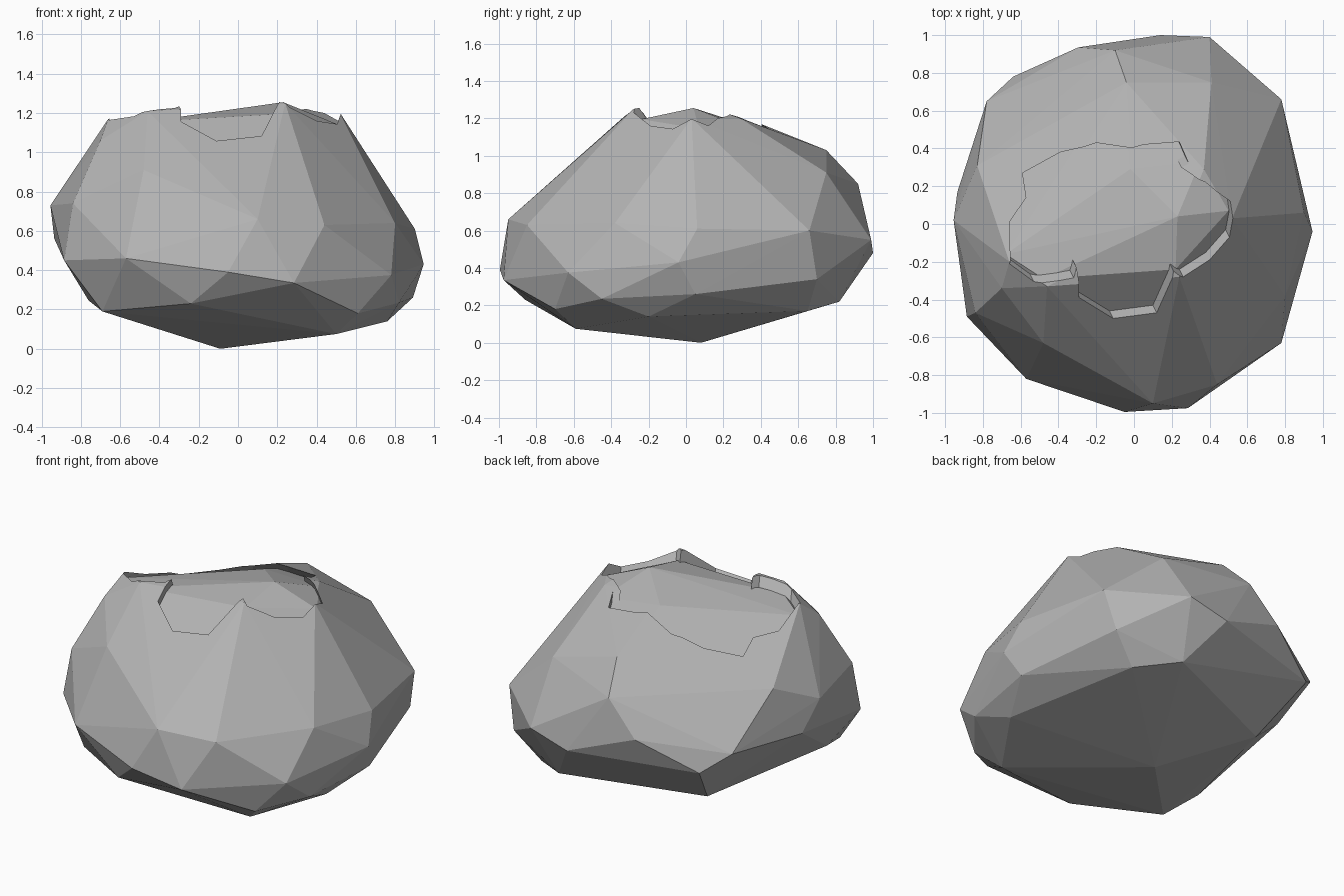
import bpy, bmesh
from mathutils import Vector
from mathutils.bvhtree import BVHTree

if "Cube" in bpy.data.objects:
    bpy.data.objects.remove(bpy.data.objects["Cube"])

# Corner points of the boulder, from the base upwards; the convex hull gives the facets
CORNERS = [
    (-.09, .08, 0), (.5, -.59, .075), (.76, -.2, .14), (.56, .65, .17), (.32, .82, .22),
    (-.5, .5, .17), (-.69, -.56, .19), (-.76, -.33, .245), (-.24, -.86, .23), (.61, -.7, .18),
    (.82, -.45, .235), (.89, .05, .26), (.72, .7, .34), (.285, -.975, .335), (-.05, -.995, .39),
    (.78, -.63, .375), (.945, -.04, .43), (-.885, -.49, .45), (-.57, -.82, .46), (-.64, .78, .46),
    (.14, 1, .48), (.4, .99, .55), (-.935, .17, .56), (-.78, .65, .57), (.9, .06, .61),
    (.78, .66, .6), (.44, -.85, .63), (.8, -.38, .64), (.1, -.95, .66), (-.295, .935, .64),
    (-.955, .02, .73), (-.84, -.47, .74), (-.1, .92, .85), (-.83, .31, .87), (.41, .75, .91),
    (-.48, -.63, .91), (-.04, .75, 1.03), (-.7, -.34, 1.06), (-.66, -.2, 1.17),
    (-.46, -.33, 1.21), (.24, -.28, 1.25), (.52, .03, 1.2), (.37, .29, 1.2), (.25, 0, 1.31),
    (0, .25, 1.23)]

# Outline of the chipped hollow on the top, seen from above
OUTLINE = [
    (-.59, .27), (-.39, .38), (-.2, .43), (.05, .42), (.24, .435), (.29, .32), (.25, .3),
    (.38, .22), (.51, .12), (.505, -.07), (.4, -.19), (.26, -.28), (.21, -.25), (.12, -.47),
    (-.11, -.5), (-.29, -.39), (-.305, -.23), (-.32, -.285), (-.53, -.305), (-.66, -.21),
    (-.66, .01), (-.57, .14)]
SINK = Vector((-.02, .04, -.055))   # direction and depth of the chip


def add_object(name, bm):
    bmesh.ops.recalc_face_normals(bm, faces=bm.faces)
    mesh = bpy.data.meshes.new(name)
    bm.to_mesh(mesh)
    obj = bpy.data.objects.new(name, mesh)
    bpy.context.collection.objects.link(obj)
    return obj


def subtract(obj, tool):
    mod = obj.modifiers.new("cut", 'BOOLEAN')
    mod.operation, mod.solver, mod.object = 'DIFFERENCE', 'EXACT', tool
    bpy.context.view_layer.objects.active = obj
    bpy.ops.object.modifier_apply(modifier=mod.name)


# Boulder body
bm = bmesh.new()
for p in CORNERS:
    bm.verts.new(p)
hull = bmesh.ops.convex_hull(bm, input=bm.verts)
loose = [v for v in bm.verts if not v.link_faces]
bmesh.ops.delete(bm, geom=loose, context='VERTS')
boulder = add_object("boulder", bm)
surface = BVHTree.FromBMesh(bm)

# Lowered copy that shapes the floor of the hollow
bmesh.ops.translate(bm, verts=bm.verts, vec=SINK)
floor = add_object("hollow_floor_helper", bm)
bm.free()

# Slanted cutter that follows the rim
bm = bmesh.new()
rim = [surface.ray_cast(Vector((x, y, 3)), Vector((0, 0, -1)))[0] for x, y in OUTLINE]
low = [bm.verts.new(p + SINK * 1.5) for p in rim]
high = [bm.verts.new(p - SINK * 5) for p in rim]
n = len(rim)
for i in range(n):
    j = (i + 1) % n
    bm.faces.new((low[i], low[j], high[j], high[i]))
caps = [bm.faces.new(low), bm.faces.new(high)]
bmesh.ops.triangulate(bm, faces=caps)
cutter = add_object("hollow_cutter", bm)
bm.free()

subtract(cutter, floor)
subtract(boulder, cutter)
for helper in (floor, cutter):
    bpy.data.objects.remove(helper)

# Plain grey stone, flat faces
stone = bpy.data.materials.new("grey_stone")
stone.diffuse_color = (.45, .45, .45, 1)
stone.use_nodes = True
stone.node_tree.nodes["Principled BSDF"].inputs["Base Color"].default_value = stone.diffuse_color
boulder.data.materials.clear()
boulder.data.materials.append(stone)
for face in boulder.data.polygons:
    face.material_index = 0
    face.use_smooth = False
